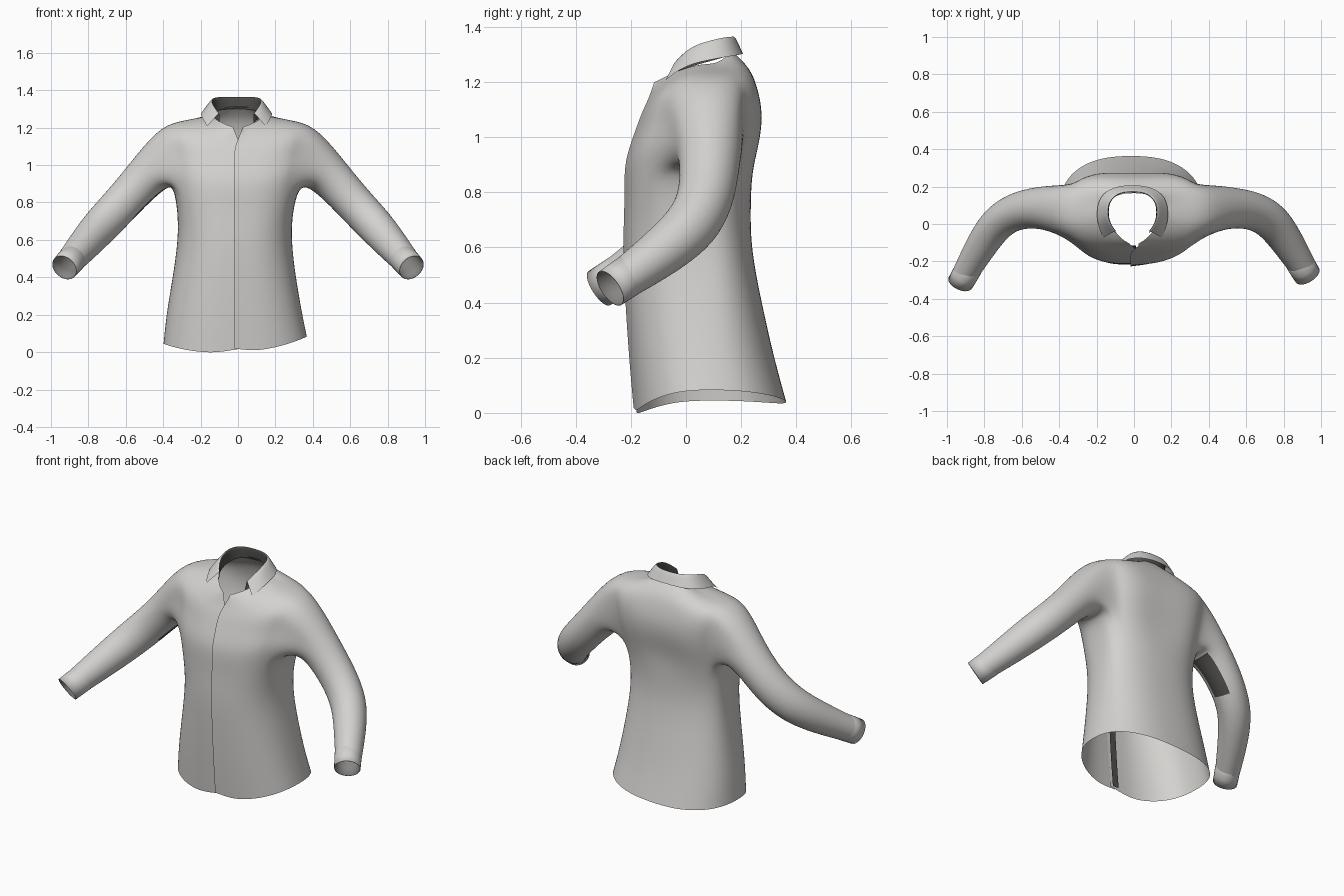
import bpy
import math
from mathutils import Vector

default_cube = bpy.data.objects.get("Cube")
if default_cube:
    bpy.data.objects.remove(default_cube)


def make_material(name, r, g, b):
    mat = bpy.data.materials.new(name)
    mat.use_nodes = True
    mat.diffuse_color = (r, g, b, 1)
    shader = next(n for n in mat.node_tree.nodes if n.type == 'BSDF_PRINCIPLED')
    shader.inputs["Base Color"].default_value = (r, g, b, 1)
    shader.inputs["Roughness"].default_value = 0.8
    return mat


MATERIALS = [
    make_material("light_grey_cloth", .66, .645, .625),
    make_material("dark_grey_lining", .08, .078, .075),
    make_material("mid_grey_lining", .24, .235, .225),
]
CLOTH, DARK, MID = range(3)


def make_object(name, verts, faces, slots, levels):
    mesh = bpy.data.meshes.new(name)
    mesh.from_pydata([tuple(v) for v in verts], [], faces)
    for mat in MATERIALS:
        mesh.materials.append(mat)
    for poly, slot in zip(mesh.polygons, slots):
        poly.use_smooth = True
        poly.material_index = slot
    obj = bpy.data.objects.new(name, mesh)
    bpy.context.collection.objects.link(obj)
    if levels:
        sub = obj.modifiers.new("smooth_cloth", 'SUBSURF')
        sub.levels = sub.render_levels = levels
        sub.boundary_smooth = 'PRESERVE_CORNERS'


def quad(a, b, c, d, flip=False):
    return (d, c, b, a) if flip else (a, b, c, d)


def power(v, e):
    return math.copysign(abs(v) ** e, v)


# Body rings: half width, x shift, front y, back y, front z, side z, back z
RINGS = [
    (.385, -.015, -.185, .365, .00, .065, .04),
    (.365, -.02, -.20, .32, .18, .2, .2),
    (.33, -.02, -.215, .275, .4, .4, .4),
    (.303, -.018, -.225, .235, .6, .6, .6),
    (.308, -.015, -.217, .235, .75, .75, .75),
    (.335, -.01, -.22, .26, .88, .88, .88),
    (.36, 0, -.205, .29, .95, .98, .99),
    (.38, 0, -.18, .3, 1.02, 1.09, 1.09),
    (.41, 0, -.155, .28, 1.09, 1.215, 1.18),
    (.28, 0, -.13, .235, 1.14, 1.24, 1.25),
    (.145, 0, -.11, .165, 1.2, 1.265, 1.315),
]
COLS = 32
MID_Y = .075
NECK = len(RINGS) - 1
HOLE_ROWS = (5, 8)
HOLE_COLS = (5, 11)

verts, faces, slots = [], [], []
for i, (w, cx, yf, yb, zf, zs, zb) in enumerate(RINGS):
    for j in range(COLS + 1):
        t = 2 * math.pi * j / COLS
        s, c = math.sin(t), math.cos(t)
        ex = ey = .83
        if c > 0 and i == NECK:
            ex = ey = 1.2      # narrow throat
        elif c > 0 and 4 <= i <= 6:
            ey = .62           # fuller bust
        reach = (MID_Y - yf) if c > 0 else (yb - MID_Y)
        p = Vector((cx + w * power(s, ex), MID_Y - reach * power(c, ey),
                    zs + ((zf if c > 0 else zb) - zs) * c * c))
        if i == 0:
            p.z += .05 * p.x
        # Groove down the spine
        if c < 0 and 5 <= i <= 8:
            p.y -= .022 * c ** 12
        # Overlapping front edges, opening into a V at the neck
        if j in (0, COLS):
            side = 1 if j == 0 else -1
            p.x = {NECK - 1: .002, NECK: .025}.get(i, -.02) * side
            p.y -= .005 * side
            if i == 0:
                p.z += .02
        verts.append(p)


def body_index(i, j):
    return i * (COLS + 1) + j


def in_armhole(i, j):
    left = HOLE_COLS[0] <= j < HOLE_COLS[1]
    right = HOLE_COLS[0] <= COLS - 1 - j < HOLE_COLS[1]
    return HOLE_ROWS[0] <= i < HOLE_ROWS[1] and (left or right)


for i in range(NECK):
    for j in range(COLS):
        if not in_armhole(i, j):
            faces.append(quad(body_index(i, j), body_index(i, j + 1),
                              body_index(i + 1, j + 1), body_index(i + 1, j)))
            slots.append(CLOTH)

# Sleeve path: centre and radius, for the left arm
SLEEVE = [
    ((.46, .087, .97), .12),
    ((.55, .085, .875), .108),
    ((.64, .072, .775), .104),
    ((.73, .026, .68), .102),
    ((.80, -.065, .60), .093),
    ((.86, -.16, .53), .082),
    ((.90, -.225, .485), .074),
]


def tube_ring(centre, tangent, radius, count, offset, side):
    """Ring of points; the right arm is mirrored and reaches a bit further forward."""
    t = tangent.normalized()
    f = Vector((0, -1, 0))
    f = (f - t * f.dot(t)).normalized()
    u = f.cross(t)
    ring = []
    for k in range(count):
        a = (k - offset) * 2 * math.pi / count
        p = centre + radius * (u * math.cos(a) + f * math.sin(a))
        if side < 0:
            p.y -= .12 * max(0, p.x - .6)
        ring.append(Vector((p.x * side, p.y, p.z)))
    return ring


# Sleeves grow out of the armholes; the right one has a dark underarm patch
lo, hi = HOLE_ROWS
front, back = HOLE_COLS
loop = [(hi, j) for j in range(back, front - 1, -1)]
loop += [(i, front) for i in range(hi - 1, lo, -1)]
loop += [(lo, j) for j in range(front, back + 1)]
loop += [(i, back) for i in range(lo + 1, hi)]
path = [Vector(c) for c, r in SLEEVE]
n = len(loop)
for side in (1, -1):
    previous = [body_index(i, j if side > 0 else COLS - j) for i, j in loop]
    for m, (centre, radius) in enumerate(SLEEVE):
        tangent = path[min(m + 1, len(path) - 1)] - path[max(m - 1, 0)]
        start = len(verts)
        verts += tube_ring(path[m], tangent, radius, n, (back - front) / 2, side)
        current = list(range(start, start + n))
        for k in range(n):
            q = (k + 1) % n
            faces.append(quad(previous[k], previous[q], current[q], current[k], side < 0))
            patch = side < 0 and m in (1, 2) and 11 <= k <= 13
            slots.append(DARK if patch else CLOTH)
        previous = current
make_object("shirt_body_and_sleeves", verts, faces, slots, 2)

# Cuffs: outer band, then turned in at the end to a darker lining
cuff_start, cuff_end = Vector((.882, -.2, .503)), Vector((.928, -.275, .452))
BANDS = ((0, .073), (.04, .0755), (.5, .0745), (1, .073), (1, .07), (.3, .069), (-1, .069))
n = 28
for side, name in ((1, "left_cuff"), (-1, "right_cuff")):
    verts, faces, slots = [], [], []
    for f, radius in BANDS:
        verts += tube_ring(cuff_start.lerp(cuff_end, f), cuff_end - cuff_start,
                           radius, n, 0, side)
    for m in range(len(BANDS) - 1):
        for k in range(n):
            q = (k + 1) % n
            faces.append(quad(m * n + k, m * n + q, (m + 1) * n + q, (m + 1) * n + k, side < 0))
            slots.append(MID if m > 3 else CLOTH)
    make_object(name, verts, faces, slots, 0)

# Dark strip behind the front opening
verts, faces = [], []
for w, cx, yf, yb, zf, zs, zb in RINGS[:NECK]:
    verts += [Vector((x, yf + .016, zf + .02 * (zf == 0))) for x in (-.03, .012)]
for m in range(NECK - 1):
    faces.append(quad(2 * m, 2 * m + 1, 2 * m + 3, 2 * m + 2, True))
make_object("placket_lining", verts, faces, [DARK] * len(faces), 2)

# Collar: dark inner stand, rolled fold and outer leaf ending in points
SPAN = math.radians(140)
STEPS = 28
SHIFT = -.008
verts, faces, slots = [], [], []
for j in range(STEPS + 1):
    a = SPAN * (2 * j / STEPS - 1)
    s = abs(a) / SPAN
    x, y = power(math.sin(a), .8), power(math.cos(a), .85)
    tip = s ** 6
    fold_z = 1.365 + .02 * s * s - .11 * s ** 3
    leaf = Vector((SHIFT + .188 * x + math.copysign(.025 * tip, a), .065 + .142 * y - .025 * tip,
                   1.304 - .025 * s - .072 * s ** 4))
    fold = Vector((SHIFT + .138 * x, .065 + .113 * y - .015 * tip, fold_z))
    verts += [Vector((SHIFT + .128 * x, .065 + .108 * y - .03 * tip, 1.3 - .075 * s * s)),
              Vector((SHIFT + .127 * x, .065 + .104 * y - .015 * tip, fold_z - .008)),
              Vector((SHIFT + .131 * x, .065 + .107 * y - .015 * tip, fold_z)),
              fold, fold.lerp(leaf, .5), leaf]
for j in range(STEPS):
    for m in range(5):
        b = j * 6 + m
        faces.append(quad(b, b + 6, b + 7, b + 1))
        slots.append(DARK if m < 2 else CLOTH)
make_object("collar", verts, faces, slots, 1)
